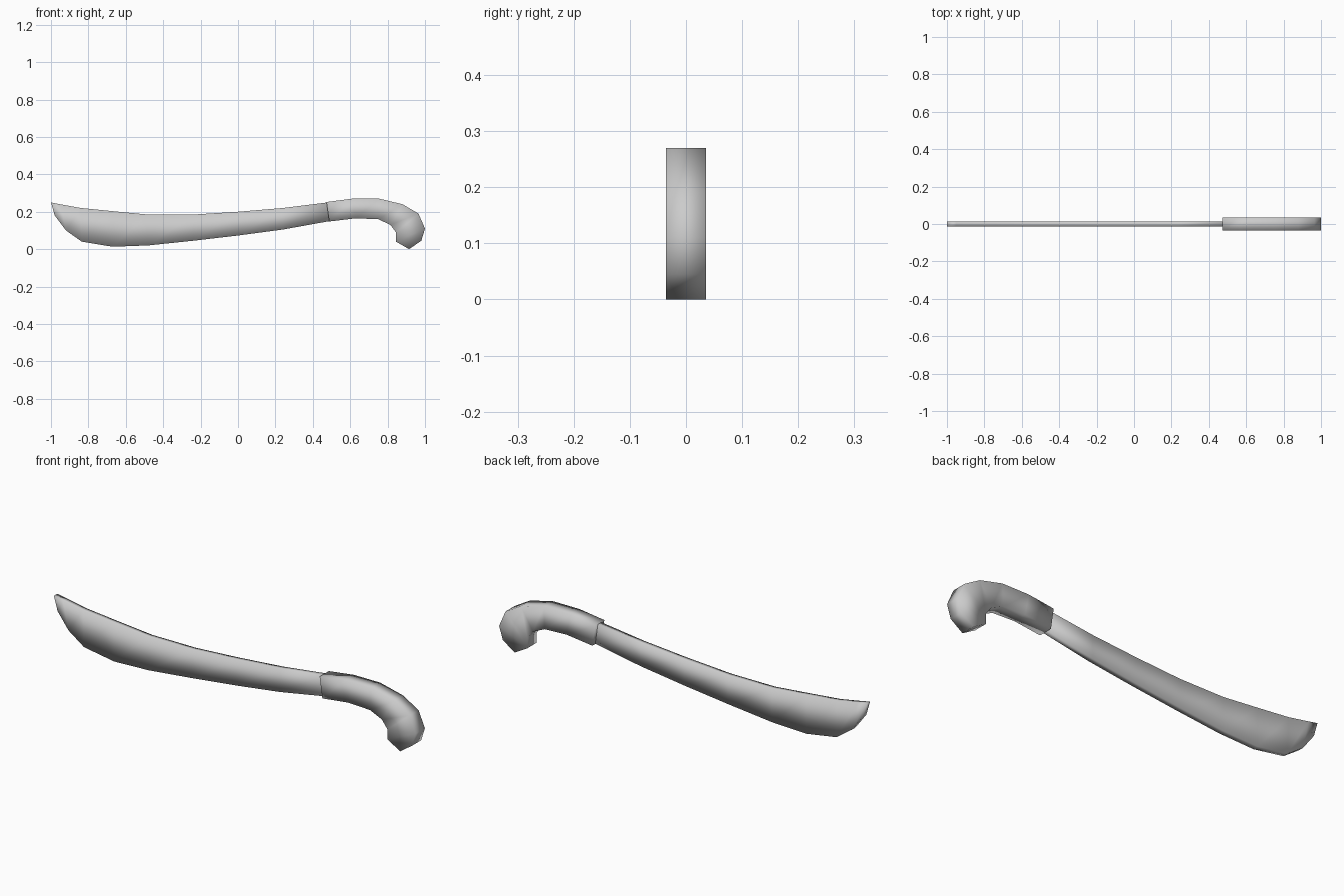
import bpy
import bmesh

cube = bpy.data.objects.get("Cube")
if cube:
    bpy.data.objects.remove(cube, do_unlink=True)

grey = bpy.data.materials.new("plain grey")
grey.use_nodes = True
colour = (0.6, 0.6, 0.6, 1)
grey.diffuse_color = colour
grey.node_tree.nodes["Principled BSDF"].inputs["Base Color"].default_value = colour


def slab(name, upper, lower, half):
    """Strip of box sections between two outline edges, smooth all round."""
    bm = bmesh.new()
    rings = []
    for (xa, za), (xb, zb) in zip(upper, lower):
        corners = [(xa, -half, za), (xa, half, za), (xb, half, zb), (xb, -half, zb)]
        rings.append([bm.verts.new(c) for c in corners])
    for r, s in zip(rings, rings[1:]):
        for i in range(4):
            j = (i + 1) % 4
            bm.faces.new((r[i], r[j], s[j], s[i]))
    bm.faces.new(rings[0])
    bm.faces.new(rings[-1])
    bmesh.ops.recalc_face_normals(bm, faces=bm.faces)
    for f in bm.faces:
        f.smooth = True
    mesh = bpy.data.meshes.new(name)
    bm.to_mesh(mesh)
    bm.free()
    mesh.materials.append(grey)
    obj = bpy.data.objects.new(name, mesh)
    bpy.context.collection.objects.link(obj)


# Long blade: back edge, then cutting edge, from tip to handle
slab("blade",
     [(-1, .25), (-.95, .24), (-.84, .22), (-.67, .203), (-.48, .185),
      (-.24, .185), (0, .2), (.24, .22), (.48, .25)],
     [(-.98, .18), (-.92, .1), (-.835, .04), (-.67, .013), (-.48, .02),
      (-.24, .045), (0, .073), (.24, .105), (.49, .15)],
     .014)

# Hooked grip: outer edge, then inner edge, from blade to pommel
slab("handle",
     [(.473, .252), (.61, .27), (.755, .27), (.88, .24), (.965, .19),
      (1, .11), (.98, .045)],
     [(.488, .148), (.63, .165), (.75, .16), (.815, .13), (.845, .09),
      (.845, .04), (.915, 0)],
     .036)
